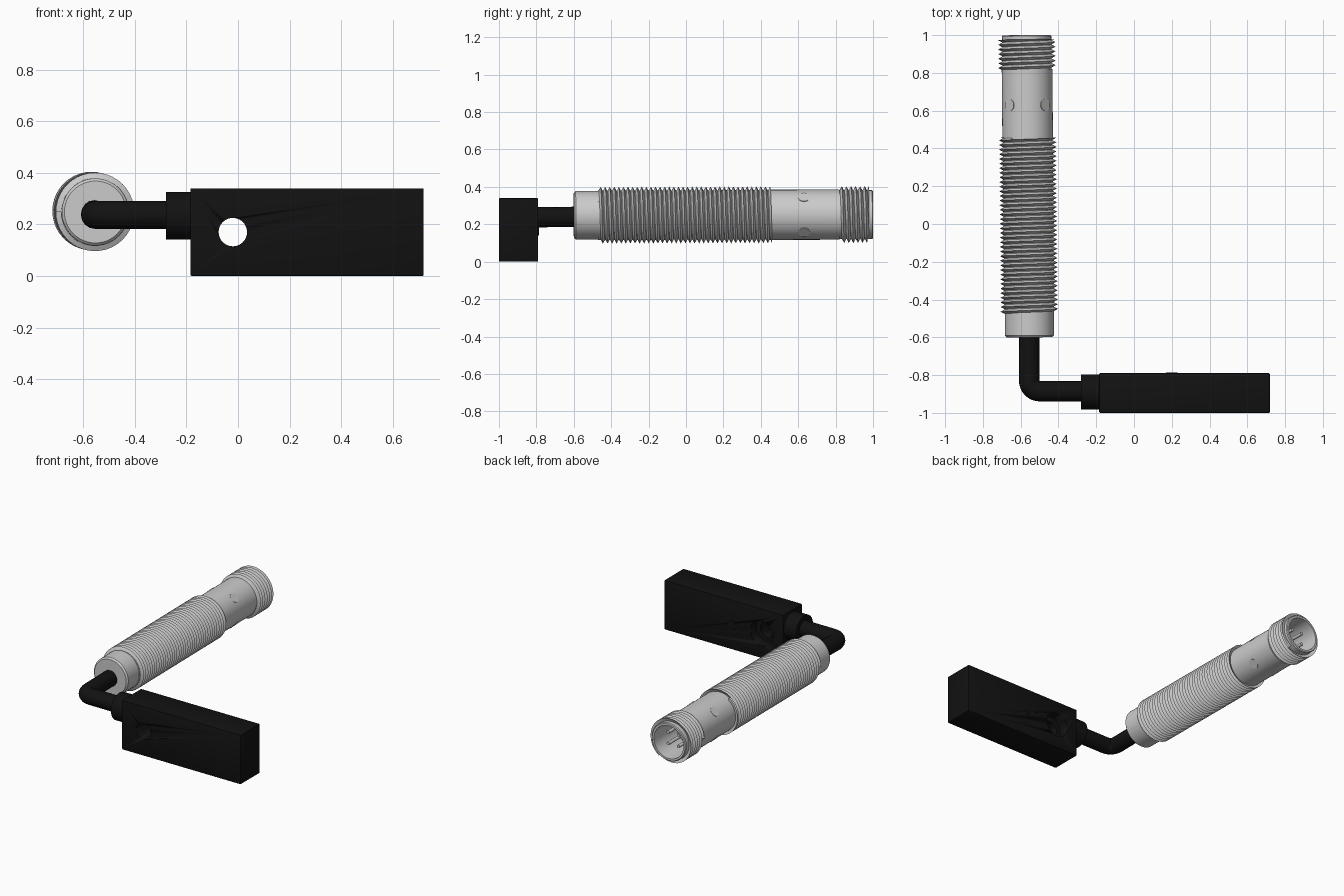
import bpy, bmesh, math
from mathutils import Vector, Matrix

if "Cube" in bpy.data.objects:
    bpy.data.objects.remove(bpy.data.objects["Cube"])

black = bpy.data.materials.new("black_plastic")
black.diffuse_color = (0.006, 0.006, 0.006, 1)
black.use_nodes = True
black.node_tree.nodes["Principled BSDF"].inputs["Base Color"].default_value = black.diffuse_color

# Sensor axis: local z runs from the cable end to the connector end
A, B = Vector((-0.553, -0.6, 0.248)), Vector((-0.568, 1.0, 0.252))
AXIS = Matrix.Translation(A) @ (B - A).to_track_quat('Z', 'Y').to_matrix().to_4x4()


def finish(name, bm, matrix=None, mat=None, smooth=True):
    bmesh.ops.recalc_face_normals(bm, faces=bm.faces)
    me = bpy.data.meshes.new(name)
    bm.to_mesh(me)
    bm.free()
    if matrix:
        me.transform(matrix)
    ob = bpy.data.objects.new(name, me)
    bpy.context.collection.objects.link(ob)
    if mat:
        me.materials.append(mat)
    if smooth:
        bpy.ops.object.select_all(action='DESELECT')
        bpy.context.view_layer.objects.active = ob
        ob.select_set(True)
        bpy.ops.object.shade_smooth_by_angle(angle=math.radians(30))
    return ob


def lathe(name, profile, matrix, mat=None, segs=48):
    bm = bmesh.new()
    vs = [bm.verts.new((r, 0, z)) for r, z in profile]
    es = [bm.edges.new(p) for p in zip(vs, vs[1:])]
    bmesh.ops.spin(bm, geom=vs + es, axis=(0, 0, 1), cent=(0, 0, 0),
                   angle=2 * math.pi, steps=segs)
    bmesh.ops.remove_doubles(bm, verts=bm.verts, dist=1e-5)
    return finish(name, bm, matrix, mat)


def rod(name, r, p, q, mat=None, segs=32):
    p, q = Vector(p), Vector(q)
    m = Matrix.Translation(p) @ (q - p).to_track_quat('Z', 'Y').to_matrix().to_4x4()
    h = (q - p).length
    return lathe(name, [(0, 0), (r, 0), (r, h), (0, h)], m, mat, segs)


def thread(name, z0, z1, root, crest, pitch, segs=40):
    # Helical V ridge: root and crest spirals stitched turn to turn
    bm = bmesh.new()
    n = int((z1 - z0) / pitch * segs)
    roots, crests = [], []
    for i in range(n + 1):
        a = 2 * math.pi * i / segs
        z = z0 + pitch * i / segs
        c, s = math.cos(a), math.sin(a)
        roots.append(bm.verts.new((root * c, root * s, z)))
        crests.append(bm.verts.new((crest * c, crest * s, min(z + pitch / 2, z1))))
    for i in range(n):
        bm.faces.new((roots[i], roots[i + 1], crests[i + 1], crests[i]))
        if i + segs + 1 <= n:
            bm.faces.new((crests[i], crests[i + 1], roots[i + segs + 1], roots[i + segs]))
    return finish(name, bm, AXIS, smooth=False)


# Sensor barrel with hollow connector end
lathe("barrel", [(0, 0), (0.12, 0), (0.13, 0.01), (0.13, 0.13), (0.132, 0.13),
                 (0.132, 1.05), (0.134, 1.05), (0.134, 1.42), (0.13, 1.42),
                 (0.13, 1.595), (0.125, 1.6), (0.112, 1.6), (0.112, 1.36), (0, 1.36)], AXIS)
thread("barrel_thread", 0.125, 1.06, 0.129, 0.152, 0.0245)
thread("connector_thread", 1.415, 1.578, 0.129, 0.152, 0.0245)

# Connector pins and indicator windows, four of each
for k in range(4):
    a = math.radians(45 + 90 * k)
    d = Vector((math.cos(a), math.sin(a), 0))
    up = Vector((0, 0, 1))
    rod(f"pin_{k}", 0.011, AXIS @ (d * 0.055 + up * 1.35), AXIS @ (d * 0.055 + up * 1.55), segs=16)
    rod(f"indicator_{k}", 0.032, AXIS @ (d * 0.11 + up * 1.23), AXIS @ (d * 0.1345 + up * 1.23))

# Bent cable
path = [Vector((-0.25, -0.885, 0.237))]
for k in range(9):
    a = math.radians(270 - 90 * k / 8)
    path.append(Vector((-0.5 + 0.055 * math.cos(a), -0.83 + 0.055 * math.sin(a), 0.237)))
path.append(Vector((-0.555, -0.59, 0.24)))
cu = bpy.data.curves.new("cable", 'CURVE')
cu.dimensions = '3D'
cu.bevel_depth = 0.054
cu.bevel_resolution = 6
cu.use_fill_caps = True
sp = cu.splines.new('POLY')
sp.points.add(len(path) - 1)
for pt, co in zip(sp.points, path):
    pt.co = (*co, 1)
cu.materials.append(black)
cable = bpy.data.objects.new("cable", cu)
bpy.context.collection.objects.link(cable)

# Cable collar
rod("cable_collar", 0.092, (-0.28, -0.89, 0.233), (-0.17, -0.89, 0.233), black, 48)

# Sensor head block with counterbored mounting hole
bm = bmesh.new()
bmesh.ops.create_cube(bm, size=1, matrix=Matrix.Translation((0.2675, -0.895, 0.17))
                      @ Matrix.Diagonal((0.905, 0.21, 0.34, 1)))
bmesh.ops.bevel(bm, geom=bm.edges[:], offset=0.006, segments=2, profile=0.5, affect='EDGES')
block = finish("head_block", bm, mat=black)
cutter = lathe("hole_cutter", [(0, 0), (0.055, 0), (0.055, 0.19), (0.085, 0.19),
                               (0.085, 0.4), (0, 0.4)],
               Matrix.Translation((-0.02, -1.05, 0.17)) @ Matrix.Rotation(-math.pi / 2, 4, 'X'), black)
cutter.hide_render = True
cutter.hide_set(True)
mod = block.modifiers.new("mounting_hole", 'BOOLEAN')
mod.operation = 'DIFFERENCE'
mod.solver = 'EXACT'
mod.object = cutter

# Status light on the back of the block
rod("status_light", 0.03, (0.2, -0.82, 0.17), (0.2, -0.787, 0.17), black)
